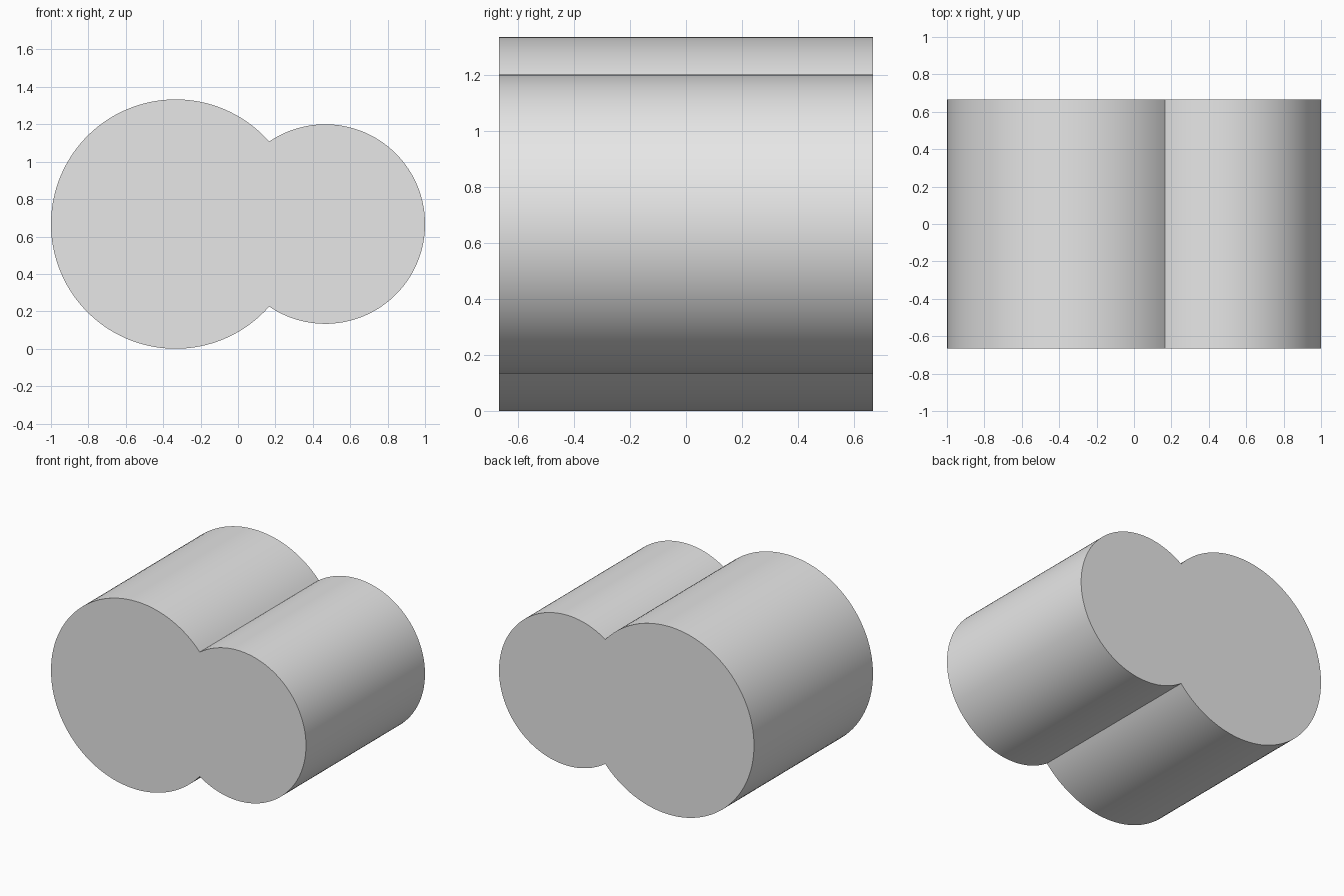
import bpy
import bmesh
from math import acos, cos, sin, pi

cube = bpy.data.objects.get("Cube")
if cube:
    bpy.data.objects.remove(cube, do_unlink=True)

BIG_R, SMALL_R = 2 / 3, 8 / 15
BIG_X, SMALL_X = -1 / 3, 7 / 15
MID_Z, HALF_DEPTH = 2 / 3, 2 / 3
SEGMENTS = 96

# Plain grey material
grey = bpy.data.materials.new("light_grey")
grey.use_nodes = True
colour = (0.8, 0.8, 0.8, 1)
grey.diffuse_color = colour
grey.node_tree.nodes["Principled BSDF"].inputs["Base Color"].default_value = colour


def arc(cx, radius, start, end):
    """Points along an arc in the front plane, without the last one."""
    steps = [start + (end - start) * i / SEGMENTS for i in range(SEGMENTS)]
    return [(cx + radius * cos(a), -HALF_DEPTH, MID_Z + radius * sin(a)) for a in steps]


# Angles at which the two circles meet
gap = SMALL_X - BIG_X
reach = (gap**2 + BIG_R**2 - SMALL_R**2) / (2 * gap)
big_a = acos(reach / BIG_R)
small_a = acos((reach - gap) / SMALL_R)

# Merged outline of both circles
outline = arc(BIG_X, BIG_R, big_a, 2 * pi - big_a)
outline += arc(SMALL_X, SMALL_R, -small_a, small_a)

# Extrude the outline from front to back
bm = bmesh.new()
front = bm.faces.new([bm.verts.new(p) for p in outline])
result = bmesh.ops.extrude_face_region(bm, geom=[front], use_keep_orig=True)
back_verts = [v for v in result["geom"] if isinstance(v, bmesh.types.BMVert)]
bmesh.ops.translate(bm, verts=back_verts, vec=(0, 2 * HALF_DEPTH, 0))
bmesh.ops.recalc_face_normals(bm, faces=bm.faces)

mesh = bpy.data.meshes.new("joined_cylinders")
bm.to_mesh(mesh)
bm.free()
mesh.materials.append(grey)
body = bpy.data.objects.new("joined_cylinders", mesh)
bpy.context.collection.objects.link(body)

# Smooth walls, sharp rims and crease
bpy.ops.object.select_all(action="DESELECT")
body.select_set(True)
bpy.context.view_layer.objects.active = body
bpy.ops.object.shade_smooth_by_angle(angle=pi / 6)
